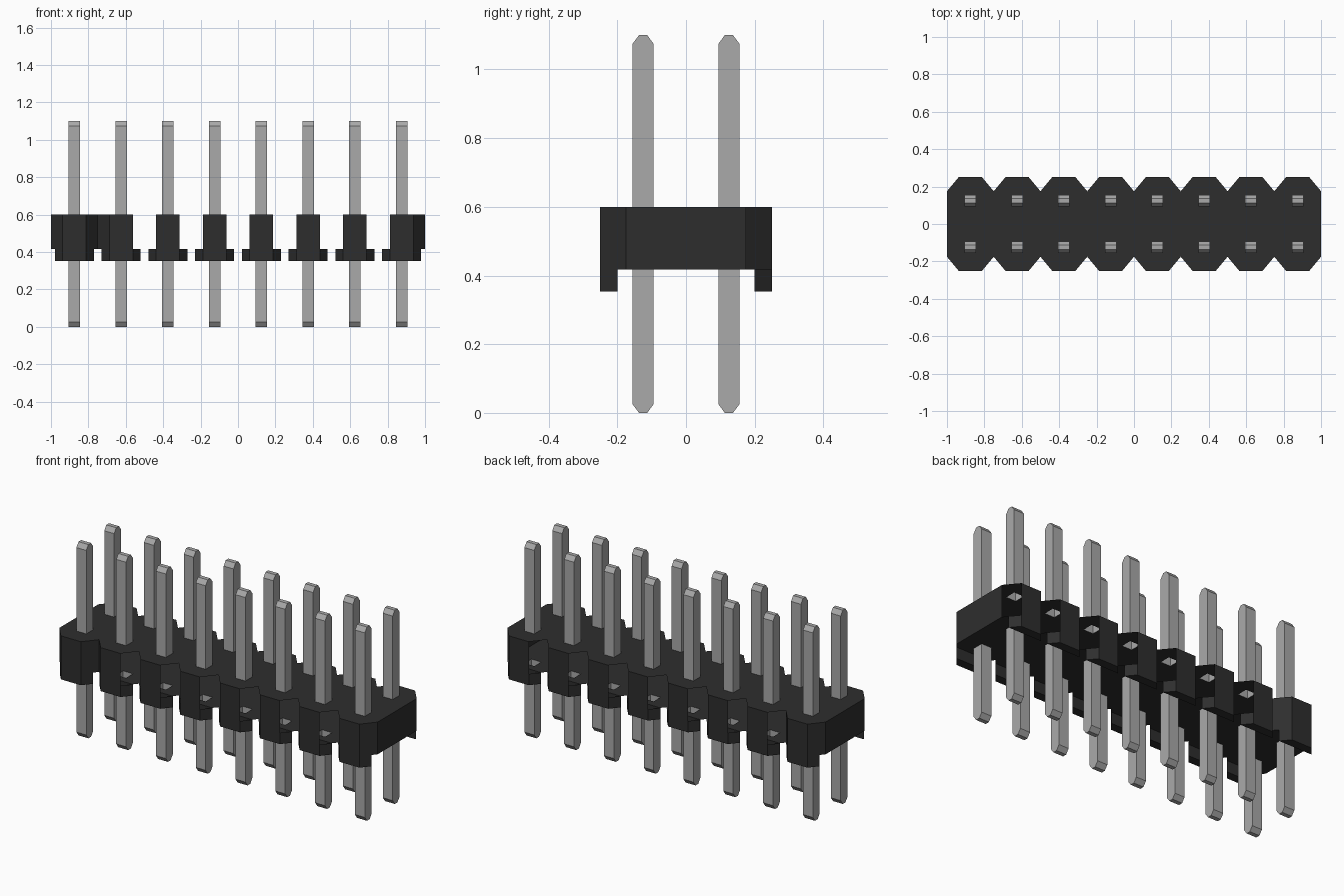
import bpy, bmesh
from mathutils import Vector

cube = bpy.data.objects.get("Cube")
if cube:
    bpy.data.objects.remove(cube)

COUNT, PITCH = 8, 0.25
Z_FOOT, Z_LOW, Z_TOP, HEIGHT = 0.353, 0.417, 0.6, 1.1
HALF, FLAT, NOTCH, DEPTH, FOOT_Y = 0.125, 0.0625, 0.175, 0.25, 0.2
FOOT_X = FLAT + (HALF - FLAT) * (DEPTH - FOOT_Y) / (DEPTH - NOTCH)
PIN, TIP, TAPER = 0.031, 0.012, 0.026


def material(name, value):
    m = bpy.data.materials.new(name)
    m.use_nodes = True
    m.diffuse_color = (value, value, value, 1)
    m.node_tree.nodes["Principled BSDF"].inputs["Base Color"].default_value = m.diffuse_color
    return m


def finish(bm, name, mat):
    bmesh.ops.remove_doubles(bm, verts=bm.verts, dist=0.0005)
    mesh = bpy.data.meshes.new(name)
    bm.to_mesh(mesh)
    bm.free()
    mesh.materials.append(mat)
    bpy.context.collection.objects.link(bpy.data.objects.new(name, mesh))


def face(bm, points):
    bm.faces.new([bm.verts.new(p) for p in points])


def wall(bm, place, p, q, z0, z1):
    face(bm, [place(*p, z0), place(*q, z0), place(*q, z1), place(*p, z1)])


def plate(bm, place, outline, z, up):
    # Split the cell around its square pin hole into a left and a right half
    hole = [(-PIN, -HALF - PIN), (-PIN, -HALF + PIN)]
    left = [(0, outline[0][1])] + outline + [(0, 0), (0, hole[1][1]), hole[1], hole[0], (0, hole[0][1])]
    for mirror in (1, -1):
        pts = [place(mirror * x, y, z) for x, y in left]
        normal = sum((a.cross(b) for a, b in zip(pts, pts[1:] + pts[:1])), Vector())
        area = sum(a.x * b.y - a.y * b.x for a, b in zip(pts, pts[1:] + pts[:1]))
        face(bm, pts if (area > 0) == up else pts[::-1])


black = material("black plastic", 0.027)
grey = material("grey metal", 0.4)

housing, feet, pins = bmesh.new(), bmesh.new(), bmesh.new()

# Upper slanted walls that are closed: (side, cell, direction along x)
closed = {(1, 0, -1), (1, 0, 1), (1, 1, -1), (1, COUNT - 1, 1), (-1, 0, -1), (-1, 0, 1)}

for side in (1, -1):
    for i in range(COUNT):
        cx = (i - (COUNT - 1) / 2) * PITCH

        def place(x, y, z):
            return Vector((cx + side * x, side * y, z))

        # Top and bottom plates with pin holes
        plate(housing, place, [(-FLAT, -DEPTH), (-HALF, -NOTCH), (-HALF, 0)], Z_TOP, True)
        plate(housing, place, [(-FOOT_X, -FOOT_Y), (-HALF, -NOTCH), (-HALF, 0)], Z_LOW, False)

        # Flat outer wall and the slanted walls beside it
        wall(housing, place, (-FLAT, -DEPTH), (FLAT, -DEPTH), Z_LOW, Z_TOP)
        if (side, i, -side) in closed:
            wall(housing, place, (-HALF, -NOTCH), (-FLAT, -DEPTH), Z_LOW, Z_TOP)
        if (side, i, side) in closed:
            wall(housing, place, (FLAT, -DEPTH), (HALF, -NOTCH), Z_LOW, Z_TOP)

        # Foot under the outer edge
        foot = [(-FOOT_X, -FOOT_Y), (-FLAT, -DEPTH), (FLAT, -DEPTH), (FOOT_X, -FOOT_Y)]
        for p, q in zip(foot, foot[1:] + foot[:1]):
            wall(feet, place, p, q, Z_FOOT, Z_LOW)
        face(feet, [place(x, y, Z_FOOT) for x, y in reversed(foot)])

        # Pin halves above and below the housing, open where they meet it
        for root, end, s in ((Z_TOP, HEIGHT, 1), (Z_LOW, 0, -1)):
            rings = []
            for z, hy in ((root, PIN), (end - s * TAPER, PIN), (end, TIP)):
                corners = ((-PIN, -hy), (PIN, -hy), (PIN, hy), (-PIN, hy))
                rings.append([place(x, y - HALF, z) for x, y in corners][::s])
            for a, b in zip(rings, rings[1:]):
                for k in range(4):
                    n = (k + 1) % 4
                    face(pins, [a[k], a[n], b[n], b[k]])
            face(pins, rings[-1])

# End walls
for s in (1, -1):
    def end_place(x, y, z):
        return Vector((s * x, s * y, z))
    wall(housing, end_place, (COUNT * HALF, -NOTCH), (COUNT * HALF, NOTCH), Z_LOW, Z_TOP)

finish(housing, "housing", black)
finish(feet, "housing_feet", black)
finish(pins, "contact_pins", grey)
